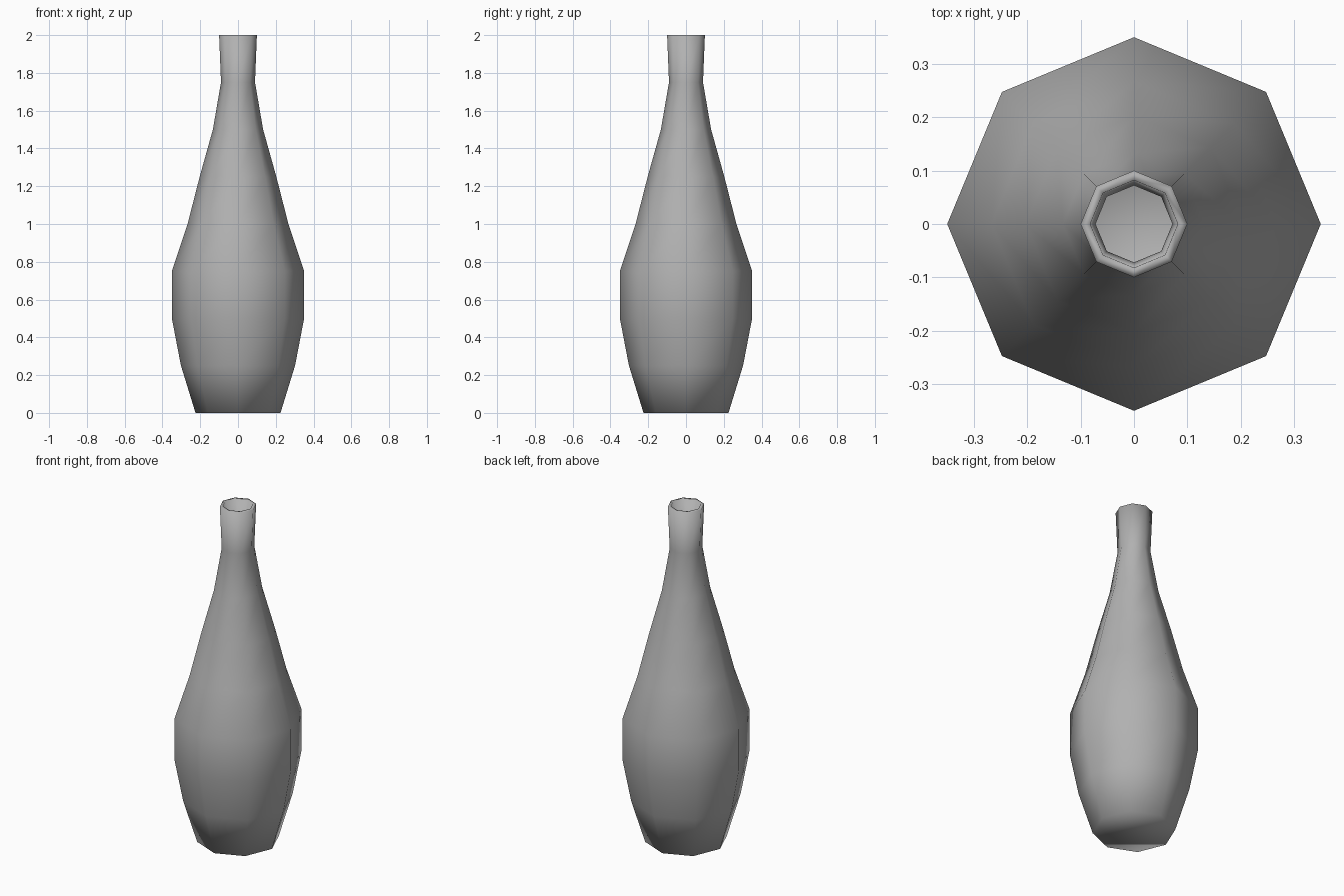
import bpy, bmesh, math

if "Cube" in bpy.data.objects:
    bpy.data.objects.remove(bpy.data.objects["Cube"])

SIDES = 8
# Outer radius at every quarter unit of height
RADII = [0.225, 0.302, 0.35, 0.35, 0.267, 0.203, 0.133, 0.09, 0.10]

# Lathed bottle shell with closed base and open mouth
bm = bmesh.new()
rings = []
for i, r in enumerate(RADII):
    rings.append([bm.verts.new((r * math.cos(math.tau * k / SIDES),
                                r * math.sin(math.tau * k / SIDES),
                                i * 0.25)) for k in range(SIDES)])
bm.faces.new(list(reversed(rings[0])))
for low, high in zip(rings, rings[1:]):
    for k in range(SIDES):
        n = (k + 1) % SIDES
        bm.faces.new((low[k], low[n], high[n], high[k]))
for f in bm.faces:
    f.smooth = True

mesh = bpy.data.meshes.new("bottle")
bm.to_mesh(mesh)
bm.free()
bottle = bpy.data.objects.new("bottle", mesh)
bpy.context.collection.objects.link(bottle)

# Dark grey surface
grey = bpy.data.materials.new("dark_grey")
grey.diffuse_color = (0.44, 0.44, 0.44, 1)
grey.use_nodes = True
grey.node_tree.nodes["Principled BSDF"].inputs["Base Color"].default_value = grey.diffuse_color
mesh.materials.append(grey)

# Wall thickness, grown inward
wall = bottle.modifiers.new("wall", 'SOLIDIFY')
wall.thickness = 0.018
wall.offset = -1
